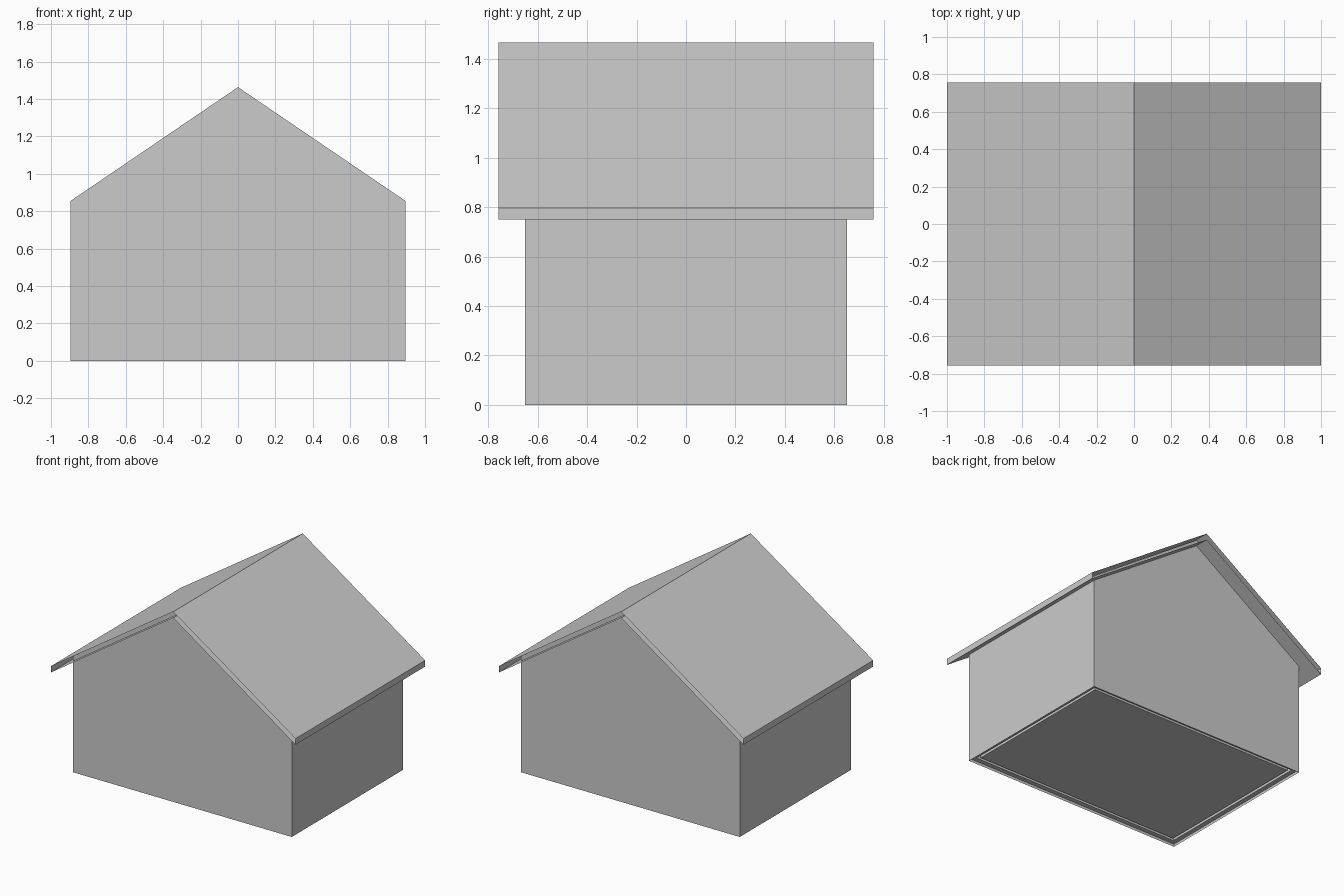
import bpy, bmesh

cube = bpy.data.objects.get("Cube")
if cube:
    bpy.data.objects.remove(cube, do_unlink=True)

grey = bpy.data.materials.new("plain grey")
grey.use_nodes = True
colour = (0.6, 0.6, 0.6, 1)
grey.diffuse_color = colour
grey.node_tree.nodes["Principled BSDF"].inputs["Base Color"].default_value = colour

HALF_X, HALF_Y = 0.895, 0.65      # walls
ROOF_X, ROOF_Y = 1.0, 0.757       # roof overhang
RIDGE, EAVE, ROOF_THICK = 1.466, 0.796, 0.046


def loft(name, rings, skip=(), cap_first=False, cap_last=False):
    """Join equal closed rings of points with quads, leaving out skipped sides."""
    bm = bmesh.new()
    loops = [[bm.verts.new(p) for p in ring] for ring in rings]
    n = len(loops[0])
    for a, b in zip(loops, loops[1:]):
        for i in range(n):
            if i not in skip:
                j = (i + 1) % n
                bm.faces.new((a[i], a[j], b[j], b[i]))
    if cap_first:
        bm.faces.new(loops[0][::-1])
    if cap_last:
        bm.faces.new(loops[-1])
    bmesh.ops.recalc_face_normals(bm, faces=bm.faces)
    mesh = bpy.data.meshes.new(name)
    bm.to_mesh(mesh)
    bm.free()
    mesh.materials.append(grey)
    obj = bpy.data.objects.new(name, mesh)
    bpy.context.collection.objects.link(obj)
    return obj


def along_y(profile, half):
    return [[(x, y, z) for x, z in profile] for y in (-half, half)]


# Walls: five-sided gables, open under the roof and at the base
gable = [(-HALF_X, 0), (HALF_X, 0), (HALF_X, 0.855),
         (0, RIDGE - 0.003), (-HALF_X, 0.855)]
loft("walls", along_y(gable, HALF_Y), skip=(0, 2, 3), cap_first=True, cap_last=True)

# Roof: double skin with eave boards and open gable ends
low = EAVE - ROOF_THICK
roof = [(-ROOF_X, EAVE), (0, RIDGE), (ROOF_X, EAVE),
        (ROOF_X, low), (0, RIDGE - ROOF_THICK), (-ROOF_X, low)]
loft("roof", along_y(roof, ROOF_Y))

# Floor: recessed ledge, narrow groove and central slab
steps = [(0, 0.02), (0.035, 0.02), (0.035, 0.05), (0.055, 0.05), (0.055, 0.02)]
rings = [[(sx * (HALF_X - d), sy * (HALF_Y - d), z)
          for sx, sy in ((-1, -1), (1, -1), (1, 1), (-1, 1))] for d, z in steps]
loft("floor", rings, cap_last=True)
